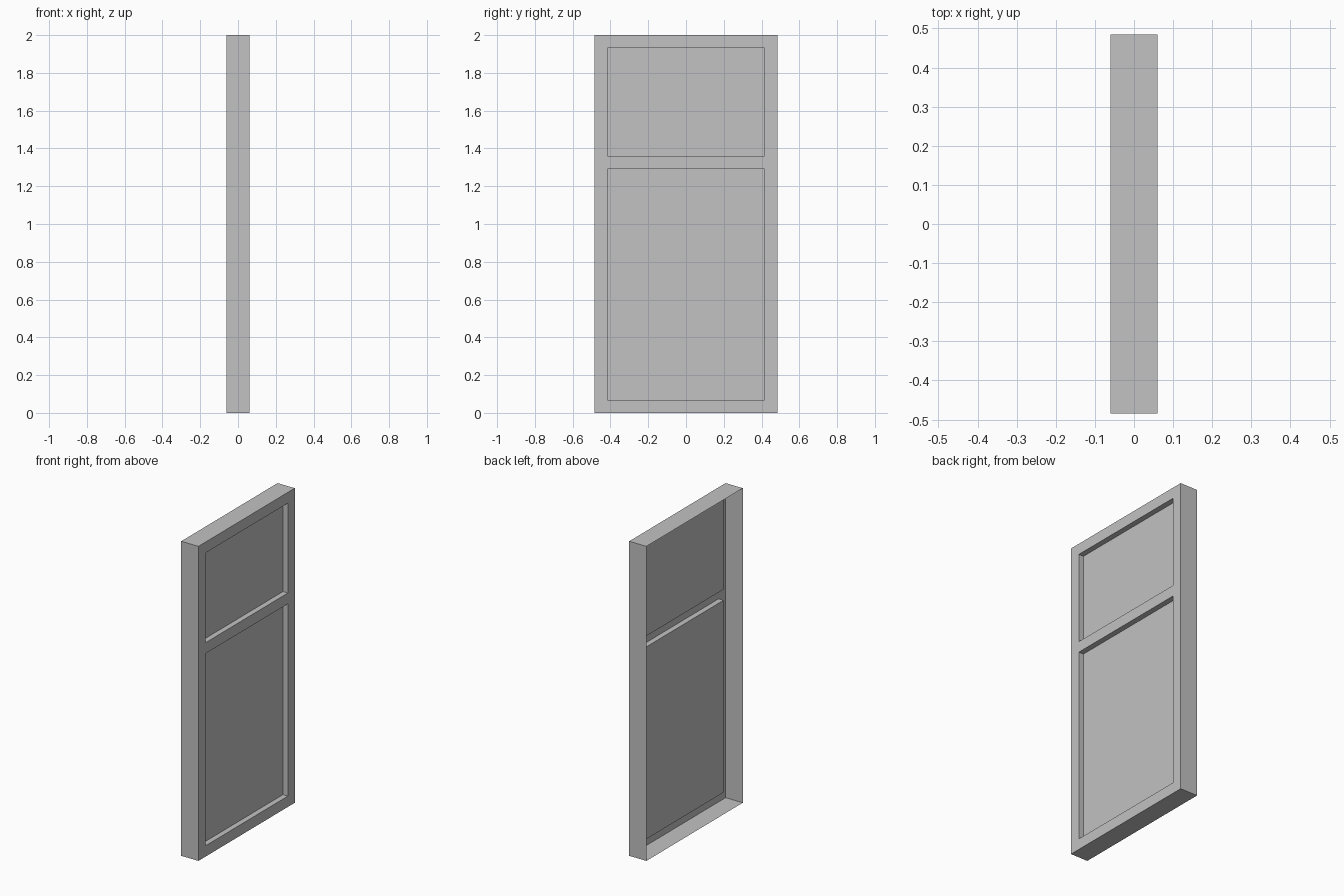
import bpy
import bmesh

cube = bpy.data.objects.get("Cube")
if cube:
    bpy.data.objects.remove(cube, do_unlink=True)

HALF_WIDTH, HALF_DEPTH, HEIGHT = 0.484, 0.0605, 2.0
RAIL = 0.069            # width of the frame members
RECESS = RAIL / 2       # how far the panels sit back
MID_RAIL = 1.291        # underside of the cross rail

# One grey paint
grey = bpy.data.materials.new("light grey")
grey.use_nodes = True
colour = (0.54, 0.54, 0.54, 1)
grey.diffuse_color = colour
grey.node_tree.nodes["Principled BSDF"].inputs["Base Color"].default_value = colour

# Face of the door leaf: a grid whose lines follow the frame members
ys = [-HALF_WIDTH, -HALF_WIDTH + RAIL, HALF_WIDTH - RAIL, HALF_WIDTH]
zs = [0, RAIL, MID_RAIL, MID_RAIL + RAIL, HEIGHT - RAIL, HEIGHT]
bm = bmesh.new()
grid = [[bm.verts.new((HALF_DEPTH, y, z)) for y in ys] for z in zs]
panels = []
for row in range(len(zs) - 1):
    for col in range(len(ys) - 1):
        face = bm.faces.new((grid[row][col], grid[row][col + 1],
                             grid[row + 1][col + 1], grid[row + 1][col]))
        if col == 1 and row in (1, 3):
            panels.append(face)

# Outer walls, open at the back
rim = [e for e in bm.edges if e.is_boundary]
walls = bmesh.ops.extrude_edge_only(bm, edges=rim)["geom"]
bmesh.ops.translate(bm, vec=(-2 * HALF_DEPTH, 0, 0),
                    verts=[g for g in walls if isinstance(g, bmesh.types.BMVert)])

# Two panels pushed back into the frame
for face in panels:
    back = bmesh.ops.inset_individual(bm, faces=[face], thickness=0, depth=0)
    bmesh.ops.translate(bm, vec=(-RECESS, 0, 0), verts=face.verts)

mesh = bpy.data.meshes.new("panelled_door")
bm.normal_update()
bm.to_mesh(mesh)
bm.free()
mesh.materials.append(grey)
door = bpy.data.objects.new("panelled_door", mesh)
bpy.context.scene.collection.objects.link(door)
